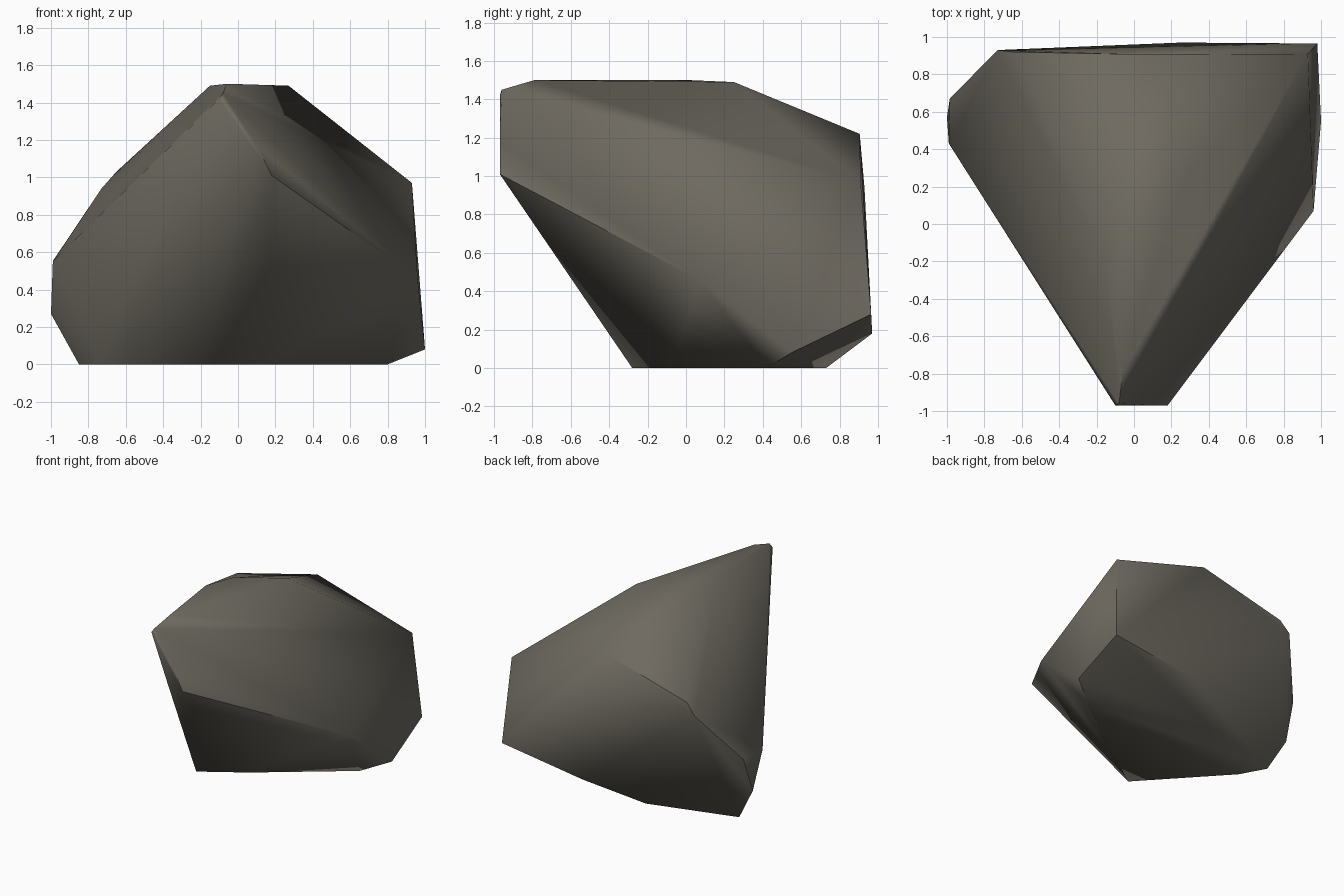
import bpy, bmesh, math

if "Cube" in bpy.data.objects:
    bpy.data.objects.remove(bpy.data.objects["Cube"])

# Corner points of the boulder, grouped by region; the hull joins them into facets
prow = [(-.10, -.97, 1.42), (-.08, -.96, 1.45), (-.06, -.79, 1.50),
        (.10, -.97, 1.17), (.18, -.97, 1.01), (.05, -.97, 1.03)]
crown = [(-.15, -.20, 1.49), (-.05, .02, 1.50), (.27, .25, 1.49), (.08, .905, 1.22)]
back = [(-.65, .92, 1.03), (-.73, .93, .94), (.93, .91, .97),
        (.98, .965, .28), (.25, .97, .18)]
left_wing = [(-1.0, .57, .27), (-.99, .43, .55), (-.985, .67, .56)]
right_side = [(.96, .07, .46), (1.0, .55, .08)]
base = [(.80, .42, 0), (.15, -.07, 0), (-.18, -.28, 0), (-.74, .33, 0),
        (-.85, .53, 0), (-.15, .73, 0)]

bm = bmesh.new()
for p in prow + crown + back + left_wing + right_side + base:
    bm.verts.new(p)
hull = bmesh.ops.convex_hull(bm, input=bm.verts[:])
loose = [v for v in bm.verts if not v.link_faces]
bmesh.ops.delete(bm, geom=loose, context='VERTS')
bmesh.ops.recalc_face_normals(bm, faces=bm.faces[:])

mesh = bpy.data.meshes.new("boulder")
bm.to_mesh(mesh)
bm.free()
boulder = bpy.data.objects.new("boulder", mesh)
bpy.context.collection.objects.link(boulder)

# Single warm grey stone colour
stone = bpy.data.materials.new("warm grey stone")
stone.diffuse_color = (.155, .143, .118, 1)
stone.use_nodes = True
stone.node_tree.nodes["Principled BSDF"].inputs["Base Color"].default_value = stone.diffuse_color
mesh.materials.append(stone)

# Soft shading over the broad facets, hard corners kept
bpy.context.view_layer.objects.active = boulder
boulder.select_set(True)
bpy.ops.object.shade_smooth_by_angle(angle=math.radians(60))
